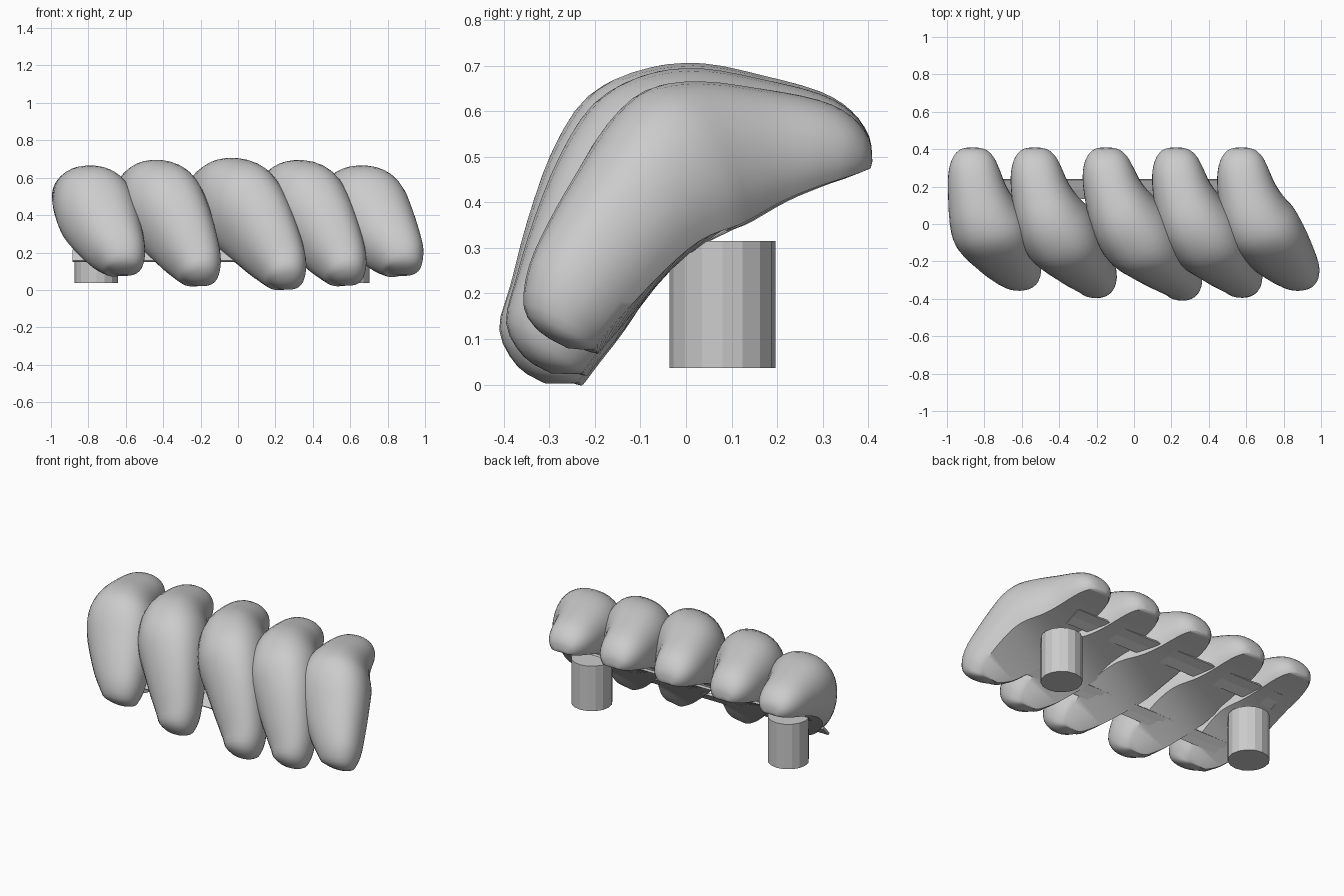
import bpy, bmesh, math
from mathutils import Vector

if "Cube" in bpy.data.objects:
    bpy.data.objects.remove(bpy.data.objects["Cube"])

# Lobe stations, back to front: base y, base z, crest y, crest z, half width, sideways drift (0..1),
# undercut angle (how far the section curls in towards the flat base)
STATIONS = [
    (.405, .475, .409, .49, .036, 0, 25), (.385, .467, .402, .54, .078, 0, 25),
    (.340, .455, .362, .59, .114, 0, 28), (.270, .435, .290, .625, .138, .02, 30),
    (.180, .400, .160, .65, .158, .09, 33), (.100, .355, .020, .665, .184, .20, 36),
    (.040, .310, -.09, .645, .204, .33, 38), (-.02, .265, -.17, .575, .204, .48, 40),
    (-.08, .205, -.24, .465, .185, .65, 42), (-.14, .140, -.30, .36, .158, .82, 46),
    (-.18, .095, -.345, .26, .128, .96, 56), (-.195, .08, -.356, .17, .102, 1, 66),
    (-.205, .076, -.32, .115, .070, 1, 70), (-.215, .076, -.26, .080, .030, 1, 70)]
# Extra crest offset (y, z) for the bigger middle lobes
GROW = [(0, 0), (0, .005), (0, .012), (0, .02), (0, .03), (0, .04), (-.01, .045), (-.045, .058),
        (-.05, .055), (-.045, .01), (-.04, -.04), (-.054, -.05), (-.05, -.075), (-.05, -.077)]


def catmull(pts, steps):
    out = []
    n = len(pts)
    for i in range(n - 1):
        p = [pts[max(0, min(n - 1, i + k))] for k in (-1, 0, 1, 2)]
        for s in range(steps):
            t = s / steps
            out.append([.5 * (2 * b + (c - a) * t + (2 * a - 5 * b + 4 * c - d) * t * t
                              + (3 * b - a - 3 * c + d) * t ** 3) for a, b, c, d in zip(*p)])
    return out + [list(pts[-1])]


def finish(bm, name, smooth=None):
    bmesh.ops.recalc_face_normals(bm, faces=bm.faces)
    me = bpy.data.meshes.new(name)
    bm.to_mesh(me)
    bm.free()
    ob = bpy.data.objects.new(name, me)
    bpy.context.collection.objects.link(ob)
    if smooth:
        bpy.ops.object.select_all(action='DESELECT')
        ob.select_set(True)
        bpy.context.view_layer.objects.active = ob
        bpy.ops.object.shade_smooth_by_angle(angle=math.radians(smooth))
    return ob


def spow(v, p):
    return math.copysign(abs(v) ** p, v)


def lobe(name, x0, drift, grow):
    rows = []
    for (by, bz, ty, tz, w, d, ang), (gy, gz) in zip(STATIONS, GROW):
        k = grow * d ** 4
        rows.append((by - .035 * k, bz - .073 * k, ty + gy * grow, tz + gz * grow,
                     w, x0 + drift * d, math.radians(ang)))
    rows = catmull(rows, 3)
    mids = [Vector((r[5], (r[0] + r[2]) / 2, (r[1] + r[3]) / 2)) for r in rows]
    bm = bmesh.new()
    rings = []
    n, last = 24, len(rows) - 1
    for i, (by, bz, ty, tz, w, c, phi) in enumerate(rows):
        # sections stand square to the slanting path
        t = (mids[min(i + 4, last)] - mids[max(i - 4, 0)]).normalized()
        side = (Vector((1, 0, 0)) - t * t.x).normalized() * w
        base, up = Vector((c, by, bz)), Vector((0, ty - by, tz - bz))
        ring = []
        low = math.sin(phi)
        for j in range(n + 1):
            a = -phi + (math.pi + 2 * phi) * j / n
            s = math.sin(a)
            f = ((spow(s, .9) if s > 0 else s) + low) / (1 + low)
            x = spow(math.cos(a), .9) if s > 0 else math.cos(a)
            ring.append(bm.verts.new(base + side * x + up * f))
        rings.append(ring)
    m = n + 1
    for r, s in zip(rings, rings[1:]):
        for j in range(m):
            bm.faces.new((r[j], r[(j + 1) % m], s[(j + 1) % m], s[j]))
    bm.faces.new(rings[0])
    bm.faces.new(rings[-1])
    return finish(bm, name, 45)


# Five curved lobes with flat undersides
for i, (x0, drift, grow) in enumerate([(-.862, .255, 0), (-.53, .33, .75), (-.148, .408, 1),
                                       (.225, .355, .72), (.575, .31, 0)]):
    lobe(f"lobe_{i + 1}", x0, drift, grow)


# Connecting strips that follow the underside curve
def strip(name, xa, xb, path, thick=.014):
    bm = bmesh.new()
    pts = [Vector((0, y, z)) for y, z in path]
    loop = []
    for i, p in enumerate(pts):
        t = pts[min(i + 1, len(pts) - 1)] - pts[max(i - 1, 0)]
        loop.append((p, p + Vector((0, -t.z, t.y)).normalized() * thick))
    outline = [a for a, b in loop] + [b for a, b in reversed(loop)]
    f = bm.faces.new([bm.verts.new((xa, p.y, p.z)) for p in outline])
    ext = bmesh.ops.extrude_face_region(bm, geom=[f])
    bmesh.ops.translate(bm, vec=(xb - xa, 0, 0),
                        verts=[v for v in ext['geom'] if isinstance(v, bmesh.types.BMVert)])
    finish(bm, name)


strip("back_strip", -.87, .60, [(.14, .376), (.19, .401), (.24, .421)])
strip("front_strip", -.885, .715, [(-.13, .149), (-.105, .177), (-.075, .207)])

# Two mounting posts
for side, x in (("left", -.757), ("right", .588)):
    bm = bmesh.new()
    bmesh.ops.create_cone(bm, cap_ends=True, segments=16, radius1=.116, radius2=.116, depth=.278)
    bmesh.ops.translate(bm, verts=bm.verts, vec=(x, .08, .176))
    finish(bm, side + "_post", 20)
